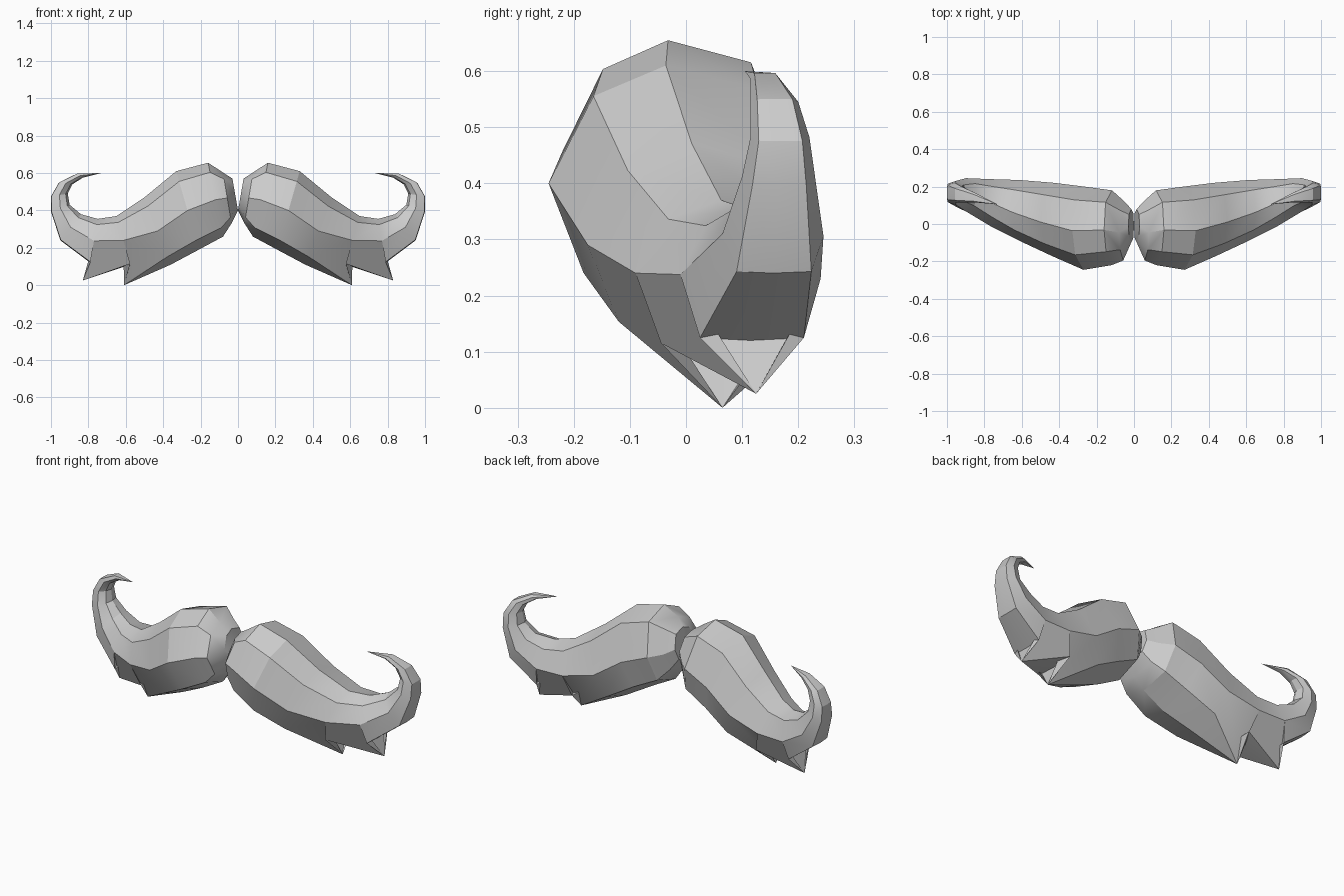
import bpy, bmesh, math
from mathutils import Vector

if "Cube" in bpy.data.objects:
    bpy.data.objects.remove(bpy.data.objects["Cube"])

# Cross-section: (fraction from lower to upper edge, fraction from front to back)
SECTION = [(0.02, 0.14), (0.5, 0.0), (0.87, 0.18), (1.0, 0.47),
           (0.9, 0.84), (0.47, 1.0), (0.02, 0.88), (0.0, 0.5)]
LOWER = (0, 6, 7)

# Stations: upper x, upper z, lower x, lower z, front y, back y
STATIONS = [
    (0.03, 0.57, 0.00, 0.40, -0.10, 0.08),
    (0.08, 0.603, 0.035, 0.33, -0.195, 0.125),
    (0.16, 0.655, 0.08, 0.26, -0.22, 0.18),
    (0.33, 0.61, 0.21, 0.19, -0.245, 0.20),
    (0.50, 0.47, 0.36, 0.11, -0.175, 0.22),
    (0.65, 0.37, 0.575, 0.11, -0.09, 0.235),
    (0.75, 0.355, 0.79, 0.12, -0.01, 0.24),
    (0.84, 0.38, 0.95, 0.24, 0.065, 0.245),
    (0.90, 0.43, 1.00, 0.395, 0.10, 0.23),
    (0.91, 0.49, 1.00, 0.475, 0.115, 0.22),
    (0.885, 0.54, 0.957, 0.55, 0.115, 0.20),
    (0.83, 0.575, 0.86, 0.597, 0.115, 0.165),
]
# Pointed tufts hanging under two stations
TUFTS = {5: (0.61, 0.065, 0.0), 6: (0.83, 0.125, 0.025)}
CURL_TIP = (0.73, 0.105, 0.60)


def ring(i, ux, uz, lx, lz, yf, yb):
    pts = []
    for k, (s, t) in enumerate(SECTION):
        if i < 5 and k in (0, 6):   # rounder underside near the middle
            s += 0.1
        pts.append(Vector((lx + s * (ux - lx), yf + t * (yb - yf), lz + s * (uz - lz))))
    return pts


rings = []
for i, st in enumerate(STATIONS):
    r = ring(i, *st)
    if i in TUFTS:
        rings.append([Vector(TUFTS[i]) if k in LOWER else p for k, p in enumerate(r)])
    rings.append(r)

# Loft one side of the moustache
bm = bmesh.new()
n = len(SECTION)
vr = [[bm.verts.new(p) for p in r] for r in rings]
bm.faces.new(vr[0])
for a, b in zip(vr, vr[1:]):
    for k in range(n):
        j = (k + 1) % n
        bm.faces.new((a[k], a[j], b[j], b[k]))
tip = bm.verts.new(CURL_TIP)
for k in range(n):
    bm.faces.new((vr[-1][k], vr[-1][(k + 1) % n], tip))
bmesh.ops.remove_doubles(bm, verts=bm.verts, dist=1e-5)
bmesh.ops.recalc_face_normals(bm, faces=bm.faces)

me = bpy.data.meshes.new("moustache")
bm.to_mesh(me)
bm.free()
ob = bpy.data.objects.new("moustache", me)
bpy.context.collection.objects.link(ob)
bpy.context.view_layer.objects.active = ob
ob.select_set(True)
bpy.ops.object.shade_smooth_by_angle(angle=math.radians(28))

# Mirror the other side
mod = ob.modifiers.new("mirror", 'MIRROR')
mod.use_axis[0] = True
mod.use_mirror_merge = False
